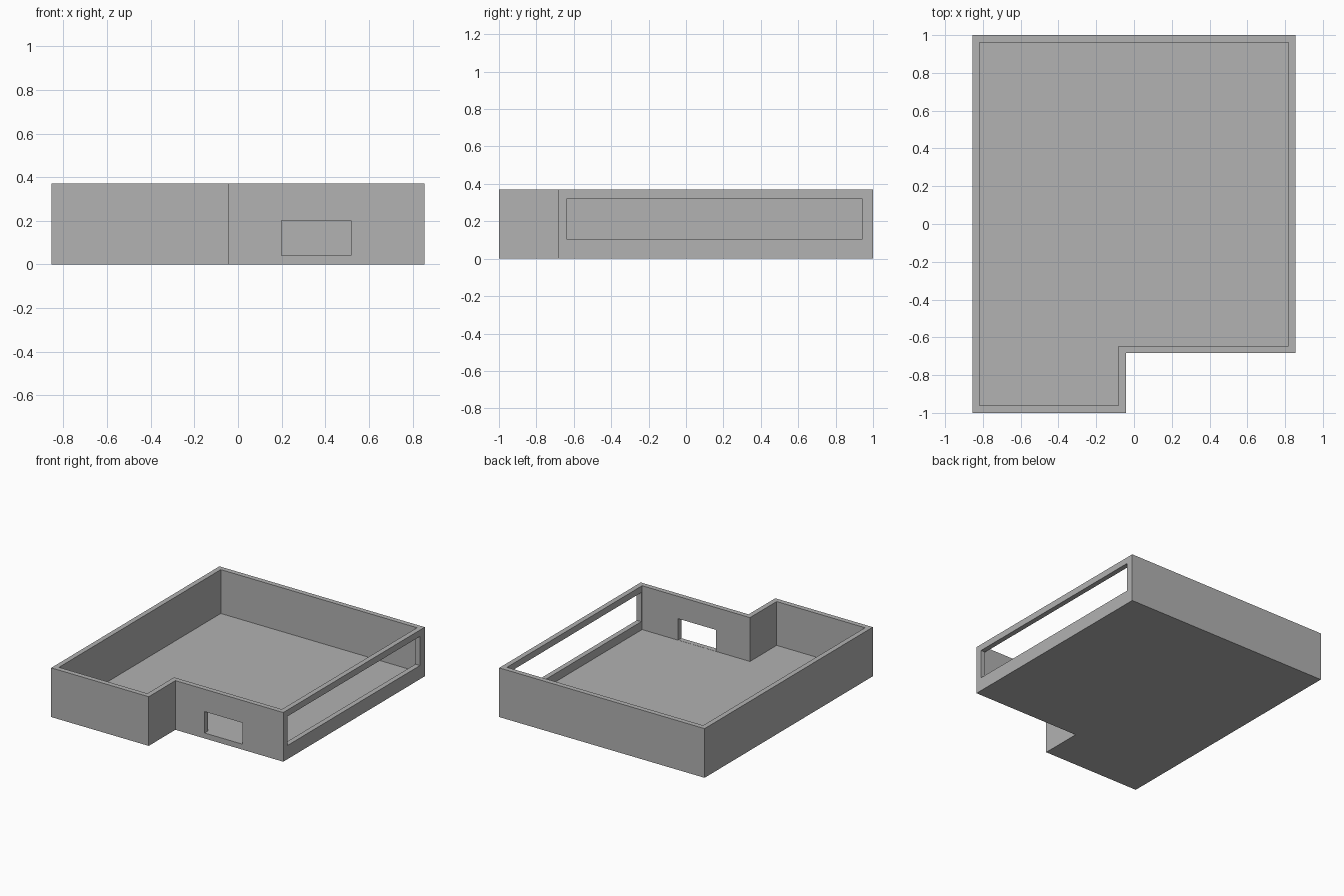
import bpy
import bmesh

cube = bpy.data.objects.get("Cube")
if cube:
    bpy.data.objects.remove(cube, do_unlink=True)

HEIGHT, FLOOR, WALL = 0.37, 0.04, 0.038
X, Y = 0.855, 1.0            # outer half sizes
STEP_X, STEP_Y = -0.043, -0.683   # corner notch

grey = bpy.data.materials.new("wall grey")
grey.use_nodes = True
colour = (0.445, 0.445, 0.445, 1)
grey.diffuse_color = colour
grey.node_tree.nodes["Principled BSDF"].inputs["Base Color"].default_value = colour


def prism(name, outline, bottom, top):
    """Extrude a flat outline upward into a closed solid."""
    bm = bmesh.new()
    base = bm.faces.new([bm.verts.new((x, y, bottom)) for x, y in outline])
    grown = bmesh.ops.extrude_face_region(bm, geom=[base], use_keep_orig=True)
    verts = [v for v in grown["geom"] if isinstance(v, bmesh.types.BMVert)]
    bmesh.ops.translate(bm, verts=verts, vec=(0, 0, top - bottom))
    bmesh.ops.recalc_face_normals(bm, faces=bm.faces)
    mesh = bpy.data.meshes.new(name)
    bm.to_mesh(mesh)
    bm.free()
    mesh.materials.append(grey)
    obj = bpy.data.objects.new(name, mesh)
    bpy.context.collection.objects.link(obj)
    return obj


def plan(inset):
    """L-shaped floor plan, moved inward by the inset."""
    x, y = X - inset, Y - inset
    sx, sy = STEP_X - inset, STEP_Y + inset
    return [(-x, -y), (sx, -y), (sx, sy), (x, sy), (x, y), (-x, y)]


def box(name, x0, x1, y0, y1, z0, z1):
    return prism(name, [(x0, y0), (x1, y0), (x1, y1), (x0, y1)], z0, z1)


# Walls and floor as one shell
shell = prism("room_shell", plan(0), 0, HEIGHT)
cutters = [
    prism("room_cavity", plan(WALL), FLOOR, HEIGHT + 0.1),
    # Front doorway, level with the floor
    box("doorway_cutter", 0.2, 0.517, STEP_Y - 0.1, STEP_Y + 0.1, FLOOR + 0.001, 0.202),
    # Long window in the left wall
    box("window_cutter", X - 0.1, X + 0.1, -0.635, 0.942, 0.103, 0.322),
]
for cutter in cutters:
    cutter.hide_render = True
    mod = shell.modifiers.new(cutter.name, "BOOLEAN")
    mod.operation = "DIFFERENCE"
    mod.solver = "EXACT"
    mod.object = cutter

# Bake the cuts and drop the cutters
bpy.context.view_layer.update()
graph = bpy.context.evaluated_depsgraph_get()
result = bpy.data.meshes.new_from_object(shell.evaluated_get(graph))
shell.modifiers.clear()
shell.data = result
result.materials.clear()
result.materials.append(grey)
for face in result.polygons:
    face.material_index = 0
for cutter in cutters:
    bpy.data.objects.remove(cutter, do_unlink=True)
